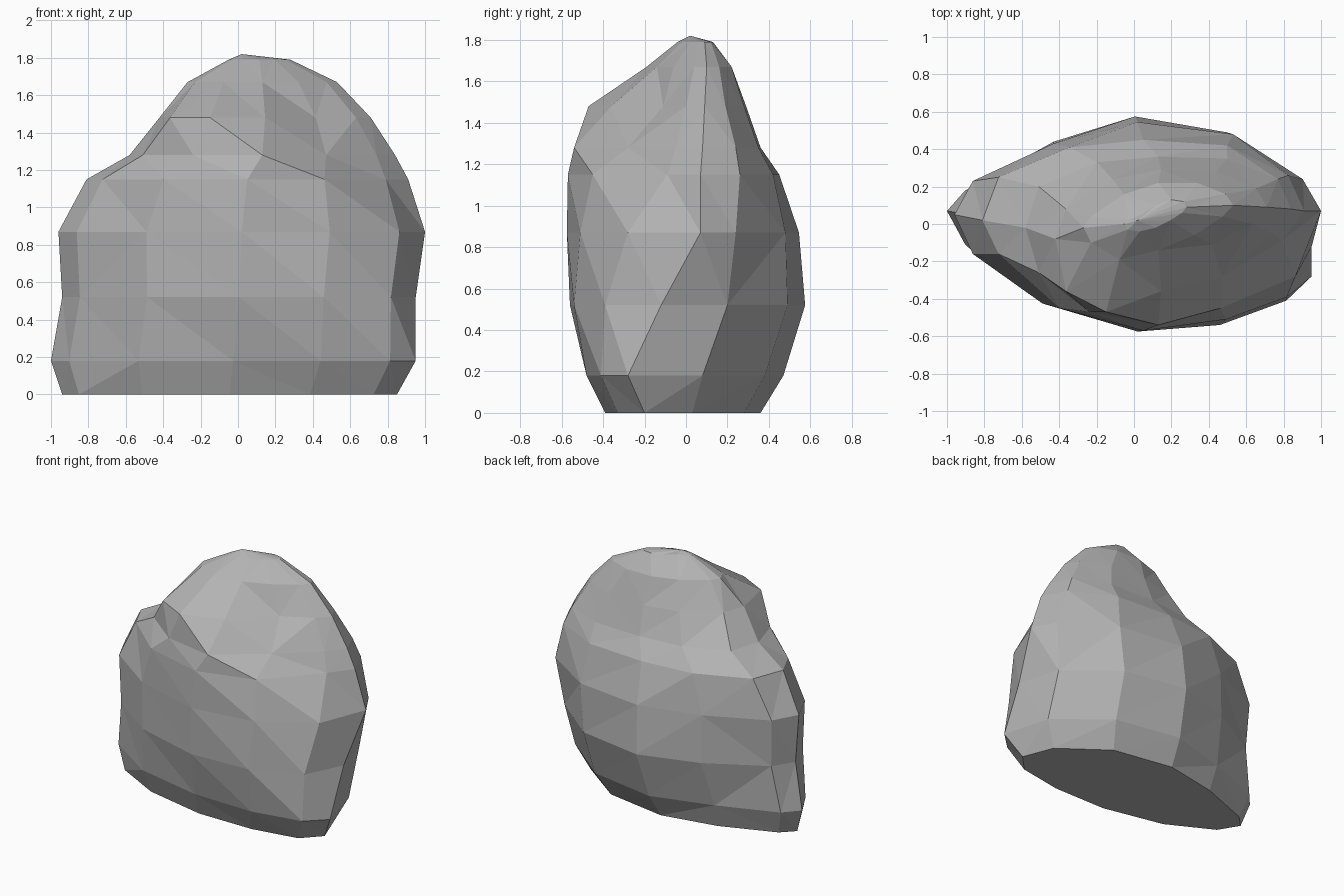
import bpy, bmesh

# Horizontal slices of the boulder:
# z, (left x, y), (right x, y), front y and back y at fractions from left to right
FRONT_T = [0.05, 0.24, 0.5, 0.74, 0.93]
BACK_T = [0.05, 0.27, 0.5, 0.76, 0.95]
SLICES = [
    (0.00, (-0.94, 0.04), (0.85, -0.20), (-0.11, -0.29, -0.39, -0.39, -0.33), (0.13, 0.28, 0.36, 0.28, 0.03)),
    (0.18, (-1.00, 0.07), (0.95, -0.28), (-0.11, -0.36, -0.47, -0.48, -0.41), (0.18, 0.34, 0.47, 0.38, 0.08)),
    (0.52, (-0.94, 0.06), (0.95, -0.12), (-0.16, -0.42, -0.56, -0.54, -0.39), (0.21, 0.44, 0.575, 0.49, 0.20)),
    (0.87, (-0.96, 0.05), (1.00, 0.07), (-0.16, -0.425, -0.575, -0.51, -0.28), (0.23, 0.43, 0.545, 0.48, 0.24)),
    (1.15, (-0.81, 0.02), (0.91, 0.07), (-0.16, -0.45, -0.57, -0.45, -0.09), (0.25, 0.41, 0.45, 0.42, 0.26)),
    (1.28, (-0.58, -0.02), (0.84, 0.08), (-0.26, -0.47, -0.54, -0.28, -0.05), (0.20, 0.33, 0.36, 0.35, 0.24)),
    (1.48, (-0.42, -0.08), (0.71, 0.09), (-0.36, -0.47, -0.36, -0.11, 0.00), (0.08, 0.24, 0.29, 0.28, 0.19)),
    (1.67, (-0.27, -0.02), (0.53, 0.10), (-0.10, -0.19, -0.14, -0.06, 0.04), (0.04, 0.16, 0.22, 0.22, 0.16)),
    (1.79, (-0.05, 0.00), (0.28, 0.09), (-0.03, -0.04, -0.02, 0.02, 0.06), (0.02, 0.05, 0.10, 0.13, 0.12)),
]
PEAK = (0.02, 0.02, 1.82)


def ring(bm, z, left, right, front, back):
    """One closed loop: left tip, along the front, right tip, along the back."""
    def at(t):
        return left[0] + t * (right[0] - left[0])
    pts = [left] + [(at(t), y) for t, y in zip(FRONT_T, front)] + [right]
    pts += [(at(t), y) for t, y in reversed(list(zip(BACK_T, back)))]
    return [bm.verts.new((x, y, z)) for x, y in pts]


# Loft the slices into a closed boulder with a low peak
bm = bmesh.new()
rings = [ring(bm, *s) for s in SLICES]
peak = bm.verts.new(PEAK)
n = len(rings[0])
for i in range(n):
    j = (i + 1) % n
    for lo, hi in zip(rings, rings[1:]):
        bm.faces.new((lo[i], lo[j], hi[j], hi[i]))
    bm.faces.new((rings[-1][i], rings[-1][j], peak))
bm.faces.new(rings[0][::-1])

# Faceted triangles, flat shaded
bmesh.ops.triangulate(bm, faces=bm.faces[:], quad_method='SHORT_EDGE')
bmesh.ops.recalc_face_normals(bm, faces=bm.faces[:])

mesh = bpy.data.meshes.new("boulder")
bm.to_mesh(mesh)
bm.free()
stone = bpy.data.materials.new("stone grey")
stone.diffuse_color = (0.45, 0.45, 0.45, 1)
mesh.materials.append(stone)
boulder = bpy.data.objects.new("boulder", mesh)
bpy.context.collection.objects.link(boulder)
